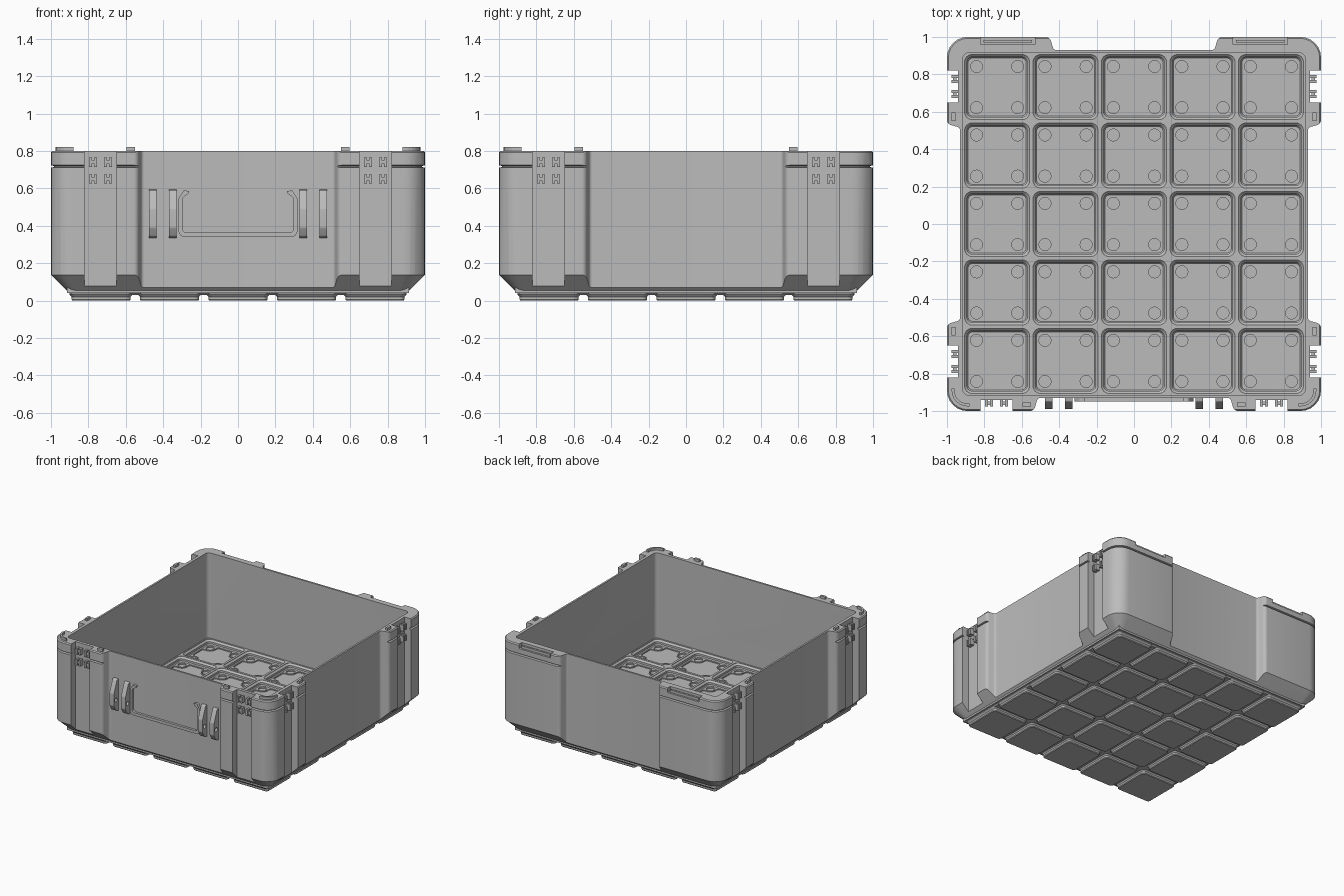
import bpy, bmesh, math
from mathutils import Vector, Matrix

cube = bpy.data.objects.get("Cube")
if cube:
    bpy.data.objects.remove(cube, do_unlink=True)

GREY = (0.5, 0.5, 0.5, 1)
mat = bpy.data.materials.new("plain grey")
mat.use_nodes = True
mat.diffuse_color = GREY
mat.node_tree.nodes["Principled BSDF"].inputs["Base Color"].default_value = GREY


def finish(name, bm):
    bmesh.ops.recalc_face_normals(bm, faces=bm.faces)
    mesh = bpy.data.meshes.new(name)
    bm.to_mesh(mesh)
    bm.free()
    mesh.materials.append(mat)
    ob = bpy.data.objects.new(name, mesh)
    bpy.context.collection.objects.link(ob)
    return ob


def round_poly(points, steps=6):
    """Closed outline from (x, y, radius) corners."""
    out = []
    for i, (x, y, r) in enumerate(points):
        p = Vector((x, y))
        if not r:
            out.append(p)
            continue
        a = (Vector(points[i - 1][:2]) - p).normalized()
        b = (Vector(points[(i + 1) % len(points)][:2]) - p).normalized()
        half = a.angle(b) / 2
        centre = p + (a + b).normalized() * r / math.sin(half)
        start = p + a * r / math.tan(half) - centre
        end = p + b * r / math.tan(half) - centre
        turn = math.atan2(start.x * end.y - start.y * end.x, start.dot(end))
        out += [centre + Matrix.Rotation(turn * k / steps, 2) @ start for k in range(steps + 1)]
    return out


def square(h, r):
    return round_poly([(-h, -h, r), (h, -h, r), (h, h, r), (-h, h, r)])


def add_loft(bm, rings):
    """Solid through (z, outline) rings."""
    rows = [[bm.verts.new((p.x, p.y, z)) for p in ring] for z, ring in rings]
    for low, high in zip(rows, rows[1:]):
        for i in range(len(low)):
            bm.faces.new((low[i - 1], low[i], high[i], high[i - 1]))
    bm.faces.new(rows[0][::-1])
    bm.faces.new(rows[-1])


def loft(name, *solids):
    bm = bmesh.new()
    for rings in solids:
        add_loft(bm, rings)
    return finish(name, bm)


def add_box(bm, lo, hi, turn=0):
    lo, hi = Vector(lo), Vector(hi)
    m = Matrix.Rotation(turn, 4, 'Z') @ Matrix.Translation((lo + hi) / 2) @ Matrix.Diagonal((*(hi - lo), 1))
    bmesh.ops.create_cube(bm, size=1, matrix=m)


def cut(ob, tool, operation='DIFFERENCE'):
    mod = ob.modifiers.new("cut", 'BOOLEAN')
    mod.object, mod.operation, mod.solver = tool, operation, 'EXACT'
    graph = bpy.context.evaluated_depsgraph_get()
    mesh = bpy.data.meshes.new_from_object(ob.evaluated_get(graph))
    ob.modifiers.clear()
    ob.data = mesh
    bpy.data.objects.remove(tool, do_unlink=True)


def smooth(ob):
    bpy.ops.object.select_all(action='DESELECT')
    ob.select_set(True)
    bpy.context.view_layer.objects.active = ob
    bpy.ops.object.shade_smooth_by_angle(angle=math.radians(30))


PITCH = 0.366


def tile(ob):
    """Repeat a cell over the five by five grid."""
    ob.location = (-2 * PITCH, -2 * PITCH, 0)
    for axis in range(2):
        mod = ob.modifiers.new("grid", 'ARRAY')
        mod.count, mod.use_relative_offset, mod.use_constant_offset = 5, False, True
        step = [0, 0, 0]
        step[axis] = PITCH
        mod.constant_offset_displace = step


# Body: plan outline with corner blocks and latch slots
half = [(.515, -.93, .02), (.535, -1, .03), (.65, -1, 0), (.65, -.94, 0), (.82, -.94, 0), (.82, -1, 0),
        (1, -1, .11), (1, -.82, 0), (.94, -.82, 0), (.94, -.65, 0), (1, -.65, 0), (1, -.535, .03),
        (.93, -.515, .02), (.93, .515, .02), (1, .535, .03), (1, .65, 0), (.94, .65, 0), (.94, .82, 0),
        (1, .82, 0), (1, 1, .11), (.45, 1, .03), (.43, .93, .02)]
outline = round_poly(half + [(-x, y, r) for x, y, r in reversed(half)])
body = loft("box_body", [(.02, outline), (.8, outline)])

# Chamfered foot, rim groove and softened top edge
big = square(1.001, .11)
groove = square(.985, .1)
cut(body, loft("envelope", [(.03, square(.89, .03)), (.138, big), (.71, big), (.714, groove), (.72, groove),
                            (.724, big), (.79, big), (.81, square(.985, .1))]), 'INTERSECT')
cut(body, loft("cavity", [(.045, square(.915, .03)), (.9, square(.915, .03))]))

# Notches in the rear rim
bm = bmesh.new()
for s in (-1, 1):
    add_box(bm, (s * .675 - .145, .96, .765), (s * .675 + .145, 1.05, .9))
cut(body, finish("rear_notches", bm))
smooth(body)

bm = bmesh.new()
for s in (-1, 1):
    add_box(bm, (s * .675 - .13, .97, .76), (s * .675 + .13, .985, .785))
finish("rear_hinge_bars", bm)

# Feet under the floor
foot = loft("feet", [(0, square(.153, .02)), (.006, square(.158, .025)), (.02, square(.158, .025)),
                     (.034, square(.17, .03)), (.046, square(.17, .03))])
tile(foot)

# Floor cells: raised frame, stepped pocket, centre recess and round corner holes
h = PITCH / 2
cell = loft("floor_cells", [(.04, square(h, 0)), (.1, square(h, 0))])
cut(cell, loft("pocket", [(.06, square(.155, .025)), (.068, square(.161, .03)), (.084, square(.161, .03)),
                          (.097, square(.174, .04)), (.12, square(.174, .04))]))
corner = [(.148, .068, .02), (.068, .068, .045), (.068, .148, .02)]
recess = []
for k in range(4):
    m = Matrix.Rotation(k * math.pi / 2, 2)
    recess += [(*(m @ Vector((x, y))), r) for x, y, r in corner]
recess = round_poly(recess)
cut(cell, loft("recess", [(.052, recess), (.07, recess)]))
bm = bmesh.new()
for x in (-.11, .11):
    for y in (-.11, .11):
        bmesh.ops.create_cone(bm, cap_ends=True, segments=20, radius1=.032, radius2=.032, depth=.03,
                              matrix=Matrix.Translation((x, y, .064)))
cut(cell, finish("holes", bm))
smooth(cell)
tile(cell)

# Latch knuckles in the slots and locating tabs on the rim
knuckles, tabs = bmesh.new(), bmesh.new()
for turn in (0, math.pi / 2, -math.pi / 2):
    for u in (-1, 1):
        for pair in (-.04, .04):
            c = u * .735 + pair
            for z in (.65, .74):
                for f in (-.014, .014):
                    add_box(knuckles, (c + f - .008, -.975, z - .025), (c + f + .008, -.935, z + .025), turn)
                add_box(knuckles, (c - .02, -.968, z - .008), (c + .02, -.95, z + .008), turn)
        c = u * .573
        add_box(tabs, (c - .022, -.975, .79), (c + .022, -.955, .82), turn)
finish("latch_knuckles", knuckles)
finish("rim_tabs", tabs)

# Curved locating ridges on the front corners
ridges = []
for s in (-1, 1):
    arc = round_poly([(s * x, y, r) for x, y, r in
                      ((.975, -.88, 0), (.975, -.975, .085), (.88, -.975, 0),
                       (.88, -.96, 0), (.96, -.96, .07), (.96, -.88, 0))])
    ridges.append([(.79, arc), (.82, arc)])
loft("corner_ridges", *ridges)

# Handle brackets with pivot holes, drawn in side profile
bm = bmesh.new()
profile = round_poly([(-.92, .33, 0), (-.965, .345, .01), (-.99, .39, .02), (-.99, .49, .02),
                      (-.95, .59, .01), (-.92, .595, 0)], 4)
for x in (-.455, -.35, .35, .455):
    rows = [[bm.verts.new((x + d, p.x, p.y)) for p in profile] for d in (-.02, .02)]
    for i in range(len(profile)):
        bm.faces.new((rows[0][i - 1], rows[0][i], rows[1][i], rows[1][i - 1]))
    bm.faces.new(rows[0][::-1])
    bm.faces.new(rows[1])
brackets = finish("handle_brackets", bm)
bm = bmesh.new()
bmesh.ops.create_cone(bm, cap_ends=True, segments=16, radius1=.016, radius2=.016, depth=2,
                      matrix=Matrix.Translation((0, -.962, .43)) @ Matrix.Rotation(math.pi / 2, 4, 'Y'))
cut(brackets, finish("pivot_holes", bm))
smooth(brackets)

# Label holder: thin U-shaped lip on the front wall
side = [(.265, .58, .03), (.318, .585, .01), (.318, .34, .035)]
inner = [(.292, .36, .025), (.292, .565, .02)]
lip_right = [(.318, .34, .035), (.318, .545, .03), (.29, .59, .01), (.262, .585, 0),
             (.265, .572, 0), (.297, .55, .02), (.297, .364, .02)]
lip = round_poly([(-x, y, r) for x, y, r in lip_right] + lip_right[::-1])
holder = loft("label_holder", [(.92, lip), (.95, lip)])
holder.rotation_euler = (math.pi / 2, 0, 0)
smooth(holder)
